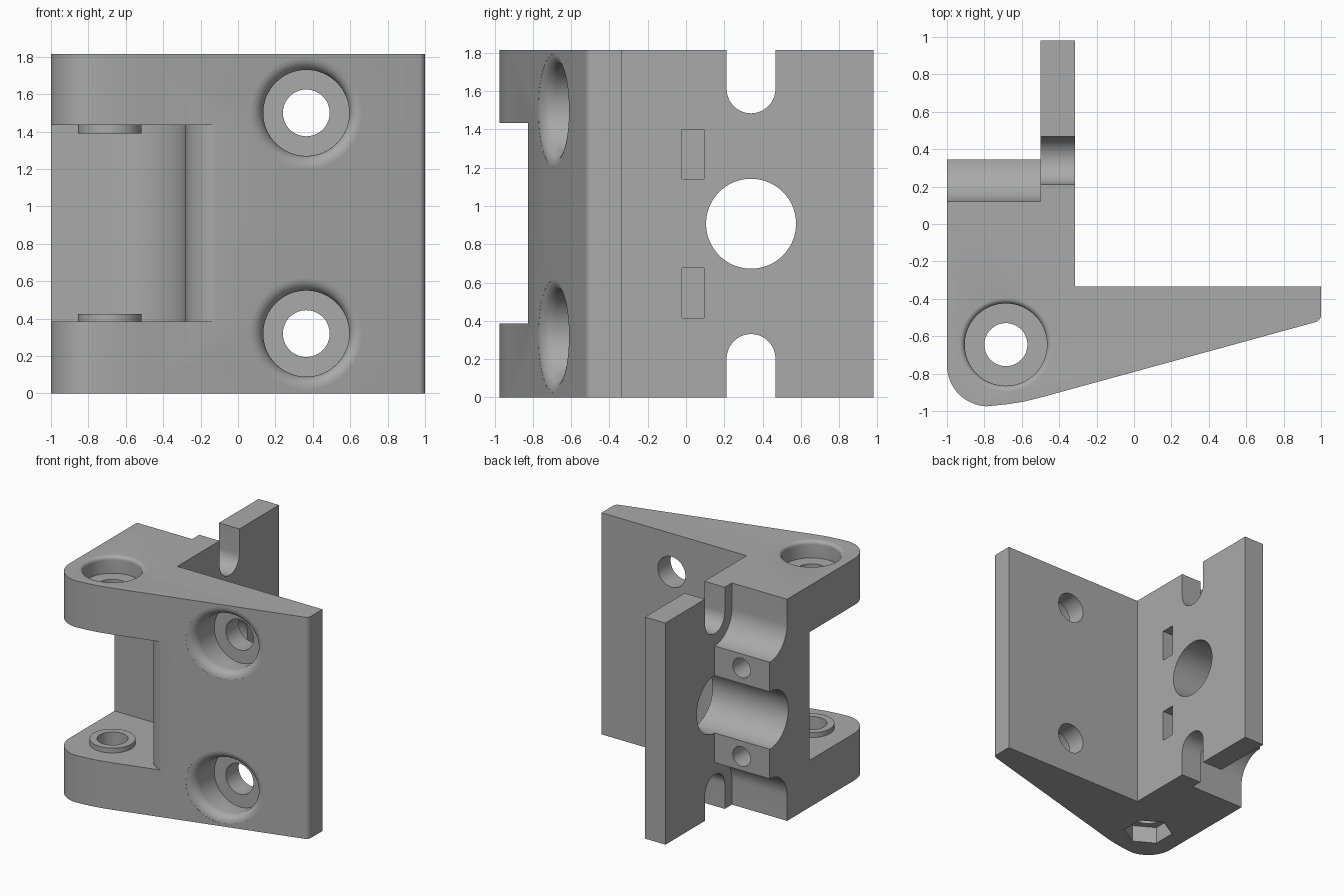
import bpy, bmesh
from math import sin, cos, pi, radians

if "Cube" in bpy.data.objects:
    bpy.data.objects.remove(bpy.data.objects["Cube"])

H = 1.815                 # overall height
PIN = (-0.685, -0.645)    # hinge pin axis
AXLE = (0.34, H / 2)      # large bore axis in y, z
SLOPE = 0.275             # taper of the front face

PLACE = {"X": lambda u, v, a: (a, u, v),
         "Y": lambda u, v, a: (u, a, v),
         "Z": lambda u, v, a: (u, v, a)}


def arc(cx, cy, r, start, end, n=16):
    angles = [radians(start + (end - start) * i / n) for i in range(n + 1)]
    return [(cx + r * cos(t), cy + r * sin(t)) for t in angles]


def circle(cx, cy, r, n=64, turn=0):
    return arc(cx, cy, r, turn, turn + 360, n)[:-1]


def rect(u0, u1, v0, v1):
    return [(u0, v0), (u1, v0), (u1, v1), (u0, v1)]


def finish(name, bm):
    bmesh.ops.recalc_face_normals(bm, faces=bm.faces)
    mesh = bpy.data.meshes.new(name)
    bm.to_mesh(mesh)
    bm.free()
    obj = bpy.data.objects.new(name, mesh)
    bpy.context.scene.collection.objects.link(obj)
    return obj


def prism(name, outline, axis, a, b):
    bm = bmesh.new()
    lo, hi = [[bm.verts.new(PLACE[axis](u, v, d)) for u, v in outline] for d in (a, b)]
    bm.faces.new(lo)
    bm.faces.new(hi)
    for i in range(len(lo)):
        j = (i + 1) % len(lo)
        bm.faces.new((lo[i], lo[j], hi[j], hi[i]))
    return finish(name, bm)


def counterbore(name, axis, centre, face, floor, r, lip, out, slope=0, n=64):
    """Bore with a rounded mouth; the mouth follows a sloping face."""
    profile = [(r, floor, 0)]
    for i in range(9):
        t = i / 8 * pi / 2
        profile.append((r + lip - lip * cos(t), face + out * lip * (sin(t) - 1), slope))
    profile.append((r + lip, face + out * 0.2, slope))
    bm = bmesh.new()
    rings = []
    for rad, d, s in profile:
        ring = []
        for i in range(n):
            du, dv = rad * cos(2 * pi * i / n), rad * sin(2 * pi * i / n)
            ring.append(bm.verts.new(PLACE[axis](centre[0] + du, centre[1] + dv, d + s * du)))
        rings.append(ring)
    for lo, hi in zip(rings, rings[1:]):
        for i in range(n):
            j = (i + 1) % n
            bm.faces.new((lo[i], lo[j], hi[j], hi[i]))
    bm.faces.new(rings[0])
    bm.faces.new(rings[-1])
    return finish(name, bm)


def combine(body, tool, operation):
    mod = body.modifiers.new("combine", "BOOLEAN")
    mod.operation, mod.object, mod.solver = operation, tool, "EXACT"
    bpy.context.view_layer.objects.active = body
    bpy.ops.object.modifier_apply(modifier=mod.name)
    bpy.data.objects.remove(tool)


def cut(tool):
    combine(bracket, tool, "DIFFERENCE")


def add(tool):
    combine(bracket, tool, "UNION")


# Main bracket: tapered front plate, hinge corner and rear wall
outline = arc(-0.78, -0.755, 0.22, 180, 268)
outline += [(-0.68, -0.964), (-0.59, -0.95), (-0.5, -0.928)]
outline += arc(0.96, -0.486, 0.04, 285, 360, 6)
outline += [(1, -0.335), (-0.315, -0.335), (-0.315, 0.98), (-0.5, 0.98),
            (-0.5, 0.12), (-1, 0.12)]
bracket = prism("hinge_bracket", outline, "Z", 0, H)

# Clamp block with scooped top and bottom
scoop = arc(0.345, 1.61, 0.225, 180, 270)
block = [(0, 1.61)] + scoop + [(y, H - z) for y, z in reversed(scoop)] + [(0, H - 1.61)]
add(prism("clamp_block", block, "X", -1, -0.45))

# Hinge recess: curved pocket with a rounded entry edge
pocket = [(-1.2, -0.17), (-0.66, -0.17)]
pocket += arc(-0.66, -0.55, 0.38, 90, 0)[1:]
pocket += arc(-0.08, -0.63, 0.2, 180, 265)
pocket += [(-0.08, -1.2), (-1.2, -1.2)]
cut(prism("recess_cutter", pocket, "Z", 0.385, 1.435))

# Raised washers inside the recess
for a, b in ((0.3, 0.425), (1.39, 1.5)):
    add(prism("washer", circle(*PIN, 0.17), "Z", a, b))

# Pin hole, screw head seat above and hexagonal nut seat below
cut(prism("pin_cutter", circle(*PIN, 0.115), "Z", -0.1, H + 0.1))
cut(counterbore("pin_seat_cutter", "Z", PIN, H, H - 0.14, 0.22, 0.03, 1))
cut(prism("nut_seat_cutter", circle(*PIN, 0.19, 6, 30), "Z", -0.1, 0.14))

# Mounting screws through the front plate
for z in (0.32, 1.5):
    spot = (0.365, z)
    cut(prism("screw_cutter", circle(*spot, 0.125), "Y", -0.9, -0.2))
    cut(counterbore("screw_seat_cutter", "Y", spot, -0.69, -0.5, 0.23, 0.065, -1, SLOPE))

# Large bore through wall and block
cut(prism("bore_cutter", circle(*AXLE, 0.235, 96), "X", -1.2, -0.2))

# Open slots in the wall, clamp screw holes and nut pockets, top and bottom
slot = [(0.468, 2)] + [(0.2125, 2)] + arc(0.34, 1.612, 0.1275, 180, 360, 32)
for flip in (False, True):
    mirror = (lambda z: H - z) if flip else (lambda z: z)
    cut(prism("slot_cutter", [(y, mirror(z)) for y, z in slot], "X", -0.6, -0.2))
    z = mirror(1.27)
    cut(prism("nut_pocket_cutter", rect(-0.02, 0.095, z - 0.13, z + 0.13), "X", -0.87, -0.2))
    cut(prism("clamp_hole_cutter", circle(-0.745, z, 0.08, 40), "Y", -0.1, 0.5))

# Single grey finish
grey = bpy.data.materials.new("plain_grey")
grey.use_nodes = True
colour = (0.4, 0.4, 0.4, 1)
grey.diffuse_color = colour
grey.node_tree.nodes["Principled BSDF"].inputs["Base Color"].default_value = colour
bracket.data.materials.clear()
bracket.data.materials.append(grey)

bpy.ops.object.select_all(action="DESELECT")
bracket.select_set(True)
bpy.context.view_layer.objects.active = bracket
bpy.ops.object.shade_smooth_by_angle(angle=radians(30))
